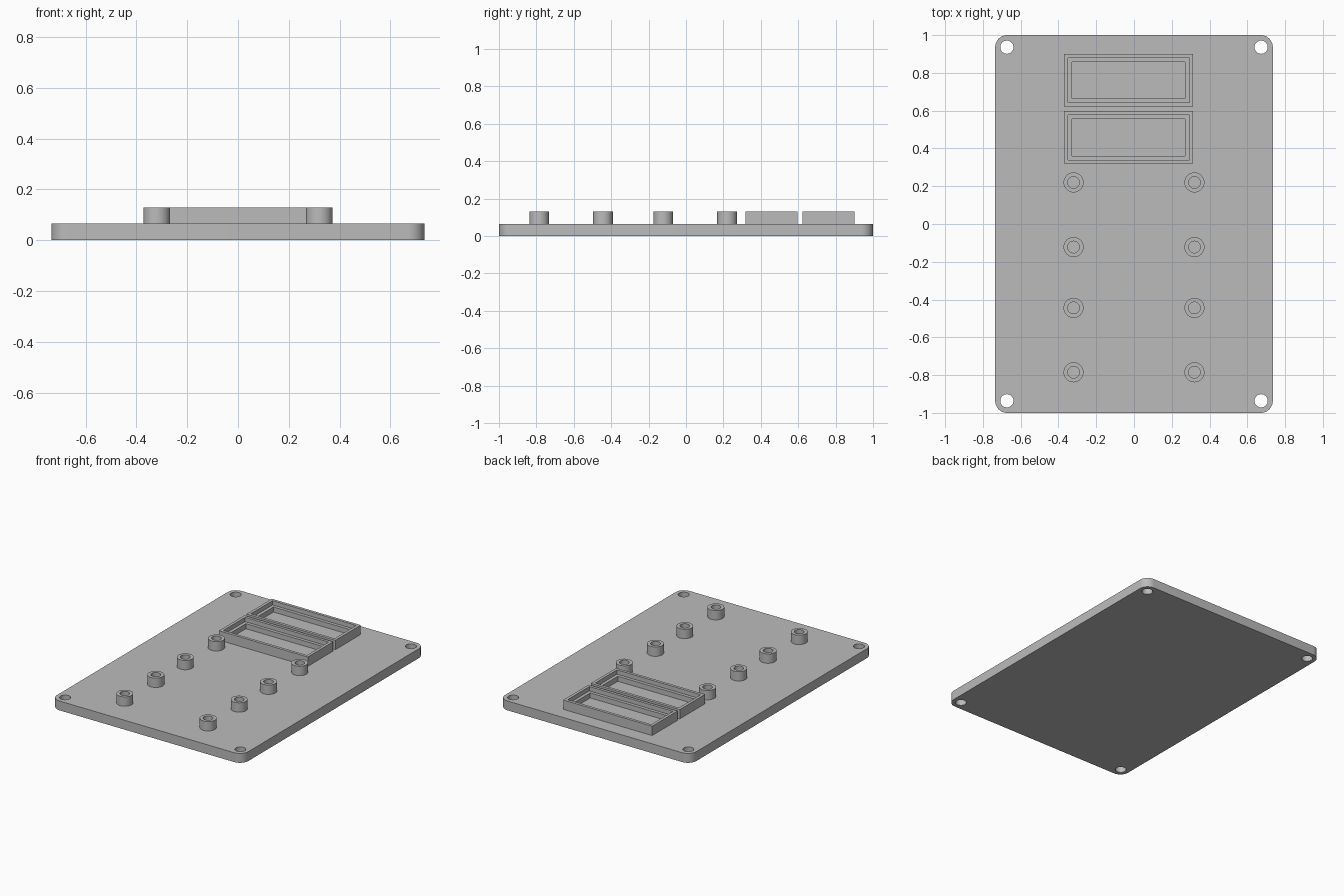
import bpy
import bmesh
from math import sin, cos, pi, radians

cube = bpy.data.objects.get("Cube")
if cube:
    bpy.data.objects.remove(cube, do_unlink=True)

grey = bpy.data.materials.new("plain grey")
grey.use_nodes = True
GREY = (0.5, 0.5, 0.5, 1)
grey.diffuse_color = GREY
grey.node_tree.nodes["Principled BSDF"].inputs["Base Color"].default_value = GREY

PLATE_TOP = 0.065
RIM_TOP = 0.13
HALF_X, HALF_Y = 0.735, 1.0
CORNER = 0.064


def circle(cx, cy, r, n=32):
    return [(cx + r * cos(2 * pi * i / n), cy + r * sin(2 * pi * i / n)) for i in range(n)]


def rectangle(x0, x1, y0, y1, inset=0):
    x0, x1, y0, y1 = x0 + inset, x1 - inset, y0 + inset, y1 - inset
    return [(x0, y0), (x1, y0), (x1, y1), (x0, y1)]


def rounded_rectangle(hx, hy, r, steps=10):
    pts = []
    for quarter, (sx, sy) in enumerate([(1, 1), (-1, 1), (-1, -1), (1, -1)]):
        for i in range(steps + 1):
            a = (quarter + i / steps) * pi / 2
            pts.append((sx * (hx - r) + r * cos(a), sy * (hy - r) + r * sin(a)))
    return pts


def finish(obj):
    bpy.ops.object.select_all(action="DESELECT")
    obj.select_set(True)
    bpy.context.view_layer.objects.active = obj
    bpy.ops.object.shade_smooth_by_angle(angle=radians(30))


def loft(name, loops):
    """Skin a list of (outline, z) loops with quads."""
    bm = bmesh.new()
    rings = [[bm.verts.new((x, y, z)) for x, y in pts] for pts, z in loops]
    for a, b in zip(rings, rings[1:]):
        for i in range(len(a)):
            j = (i + 1) % len(a)
            bm.faces.new((a[i], a[j], b[j], b[i]))
    mesh = bpy.data.meshes.new(name)
    bm.to_mesh(mesh)
    bm.free()
    mesh.materials.append(grey)
    obj = bpy.data.objects.new(name, mesh)
    bpy.context.collection.objects.link(obj)
    finish(obj)


# Base plate: rounded outline with four through holes
curve = bpy.data.curves.new("base_plate", "CURVE")
curve.dimensions = "2D"
curve.fill_mode = "BOTH"
curve.extrude = PLATE_TOP / 2
outlines = [rounded_rectangle(HALF_X, HALF_Y, CORNER)]
outlines += [circle(sx * 0.673, sy * 0.936, 0.035) for sx in (-1, 1) for sy in (-1, 1)]
for pts in outlines:
    spline = curve.splines.new("POLY")
    spline.points.add(len(pts) - 1)
    for point, (x, y) in zip(spline.points, pts):
        point.co = (x, y, 0, 1)
    spline.use_cyclic_u = True
outline = bpy.data.objects.new("plate_outline", curve)
bpy.context.collection.objects.link(outline)
bpy.context.view_layer.update()
mesh = bpy.data.meshes.new_from_object(outline.evaluated_get(bpy.context.evaluated_depsgraph_get()))
bpy.data.objects.remove(outline, do_unlink=True)

bm = bmesh.new()
bm.from_mesh(mesh)
bmesh.ops.translate(bm, verts=bm.verts, vec=(0, 0, PLATE_TOP / 2))
bmesh.ops.remove_doubles(bm, verts=bm.verts, dist=0.0001)
bmesh.ops.recalc_face_normals(bm, faces=bm.faces)
bm.to_mesh(mesh)
bm.free()
mesh.materials.clear()
mesh.materials.append(grey)
plate = bpy.data.objects.new("base_plate", mesh)
bpy.context.collection.objects.link(plate)
finish(plate)

# Hollow mounting posts in two columns
for side, x in (("right", -0.32), ("left", 0.32)):
    for row, y in enumerate((0.22, -0.122, -0.444, -0.785), 1):
        outer, bore = circle(x, y, 0.053), circle(x, y, 0.031)
        loft(f"post_{side}_{row}", [(outer, PLATE_TOP), (outer, RIM_TOP),
                                    (bore, RIM_TOP), (bore, PLATE_TOP)])

# Rectangular frames with an inner ledge
LEDGE = 0.1
for name, y0, y1 in (("rear_frame", 0.622, 0.9), ("front_frame", 0.319, 0.597)):
    outer, lip, opening = [rectangle(-0.37, 0.313, y0, y1, inset) for inset in (0, 0.02, 0.042)]
    loft(name, [(outer, PLATE_TOP), (outer, RIM_TOP), (lip, RIM_TOP),
                (lip, LEDGE), (opening, LEDGE), (opening, PLATE_TOP)])
